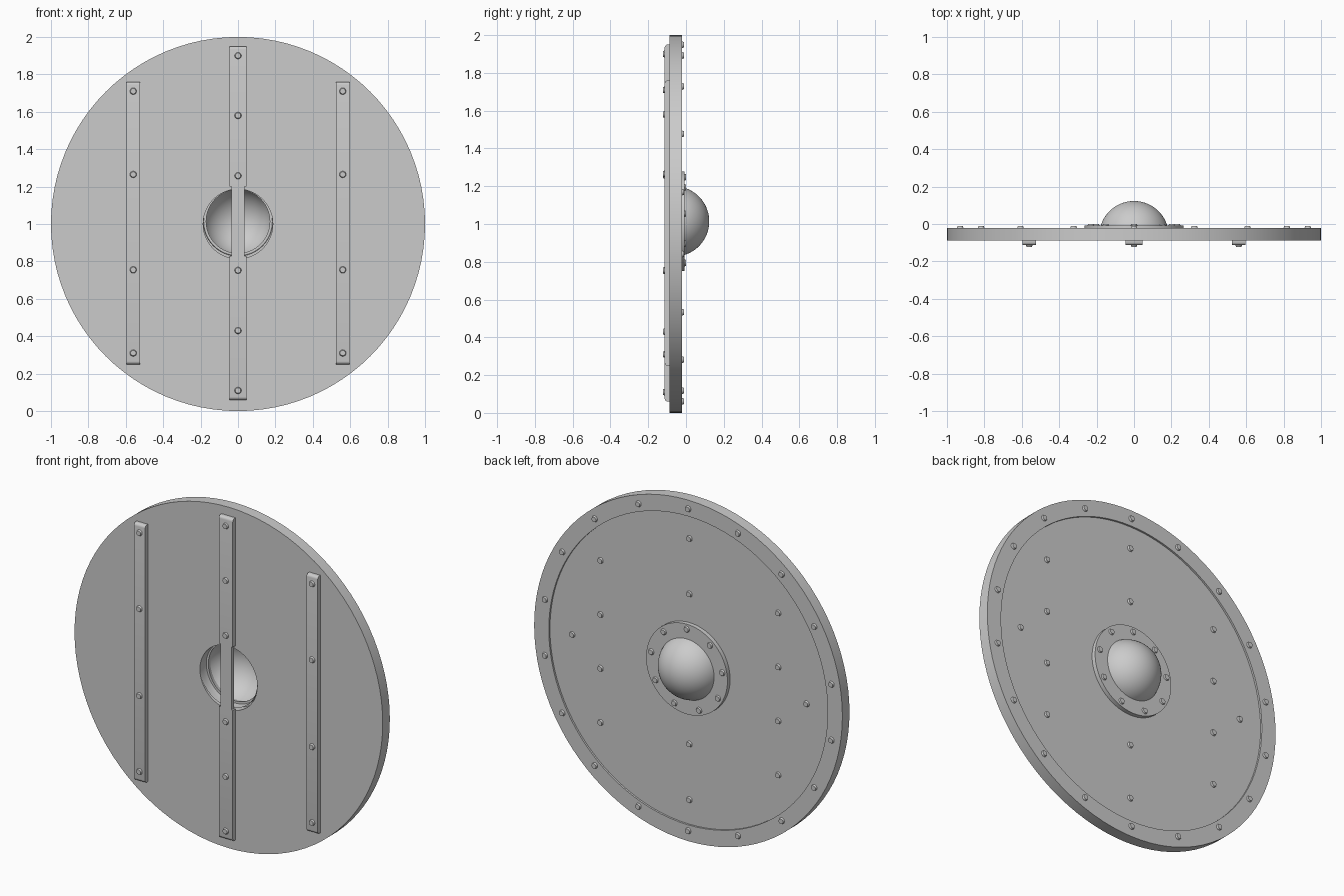
import bpy, bmesh
from math import sin, cos, pi, radians
from mathutils import Matrix, Vector

if "Cube" in bpy.data.objects:
    bpy.data.objects.remove(bpy.data.objects["Cube"])

CZ = 1.0       # shield centre height
BZ = 1.014     # boss centre height
RZ = 1.005     # rivet layout centre height
BACK, RIM, FIELD, FLANGE, BAR = -0.087, -0.021, -0.032, -0.007, -0.113


def finish(bm, name, smooth=True):
    bmesh.ops.remove_doubles(bm, verts=bm.verts, dist=1e-5)
    bmesh.ops.recalc_face_normals(bm, faces=bm.faces)
    mesh = bpy.data.meshes.new(name)
    bm.to_mesh(mesh)
    bm.free()
    ob = bpy.data.objects.new(name, mesh)
    bpy.context.collection.objects.link(ob)
    if smooth:
        bpy.ops.object.select_all(action='DESELECT')
        ob.select_set(True)
        bpy.context.view_layer.objects.active = ob
        bpy.ops.object.shade_smooth_by_angle(angle=radians(30))
    return ob


def lathe(name, profile, cz, closed=True, steps=96):
    """Spin (radius, y) points around the y axis at height cz."""
    bm = bmesh.new()
    vs = [bm.verts.new((r, y, cz)) for r, y in profile]
    n = len(vs)
    edges = [bm.edges.new((vs[i], vs[(i + 1) % n])) for i in range(n if closed else n - 1)]
    bmesh.ops.spin(bm, geom=vs + edges, cent=(0, 0, cz), axis=(0, 1, 0),
                   angle=2 * pi, steps=steps, use_merge=True)
    return finish(bm, name)


def bar(name, x, half, z0, z1, ends):
    """Flat strap with its outer end edges rounded where listed in ends."""
    bm = bmesh.new()
    m = (Matrix.Translation((x, (BAR + BACK) / 2, (z0 + z1) / 2))
         @ Matrix.Diagonal((2 * half, BACK - BAR, z1 - z0, 1)))
    bmesh.ops.create_cube(bm, size=1, matrix=m)
    sel = [e for e in bm.edges
           if all(v.co.y < BAR + 0.001 for v in e.verts)
           and any(all(abs(v.co.z - z) < 0.001 for v in e.verts) for z in ends)]
    if sel:
        bmesh.ops.bevel(bm, geom=sel, offset=0.016, segments=4, profile=0.5, affect='EDGES')
    finish(bm, name)


def rivets(name, points, y, facing, height=0.010, r=0.018):
    """Small slightly tapered studs on the plane y, pointing along +y or -y."""
    bm = bmesh.new()
    for x, z in points:
        m = (Matrix.Translation((x, y + facing * height / 2, z))
             @ Matrix.Rotation(-facing * pi / 2, 4, 'X'))
        bmesh.ops.create_cone(bm, cap_ends=True, segments=14, radius1=r,
                              radius2=r * 0.8, depth=height, matrix=m)
    finish(bm, name)


def circle(n, r, cz):
    return [(r * sin(2 * pi * i / n), cz + r * cos(2 * pi * i / n)) for i in range(n)]


# wooden disc with a central hole, and the raised rim around it
lathe("disc", [(0.186, BACK), (0.905, BACK), (0.905, FIELD), (0.186, FIELD)], BZ - 0.014)
lathe("rim", [(0.905, BACK), (1.0, BACK), (1.0, RIM), (0.905, RIM)], CZ)

# hollow dome and its flange
R, YC = 0.186, -0.063
dome = [(R, BACK)] + [(R * cos(a), YC + R * sin(a))
                      for a in [i * pi / 2 / 20 for i in range(21)]]
lathe("boss_dome", dome, BZ, closed=False, steps=64)
lathe("boss_flange", [(0.17, FIELD), (0.264, FIELD), (0.264, FLANGE), (0.175, FLANGE)], BZ, steps=64)

# straps on the inner side and the grip
for side, s in (("left", -1), ("right", 1)):
    bar(side + "_strap", s * 0.56, 0.036, 0.25, 1.76, (0.25, 1.76))
bar("upper_strap", 0, 0.045, 1.2, 1.95, (1.95,))
bar("lower_strap", 0, 0.045, 0.06, 0.83, (0.06,))
bar("hand_grip", 0, 0.036, 0.83, 1.2, ())

# strap rivets
pts = [(0, RZ + s * d) for d in (0.895, 0.575, 0.253) for s in (1, -1)]
pts += [(x, RZ + s * d + 0.005) for x in (-0.56, 0.56) for d in (0.7, 0.255) for s in (1, -1)]
rivets("strap_rivets", pts, BAR, -1)

# outer face rivets
rivets("rim_rivets", circle(18, 0.944, RZ), RIM, 1)
rivets("flange_rivets", circle(9, 0.234, BZ), FLANGE, 1, height=0.008)
pts = [(0, RZ + s * d) for d in (0.766, 0.44) for s in (1, -1)]
pts += [(x, RZ + s * d + 0.008) for x in (-0.577, 0.577) for d in (0.475, 0.158) for s in (1, -1)]
pts += [(-0.76, RZ), (0.76, RZ)]
rivets("face_rivets", pts, FIELD, 1)
